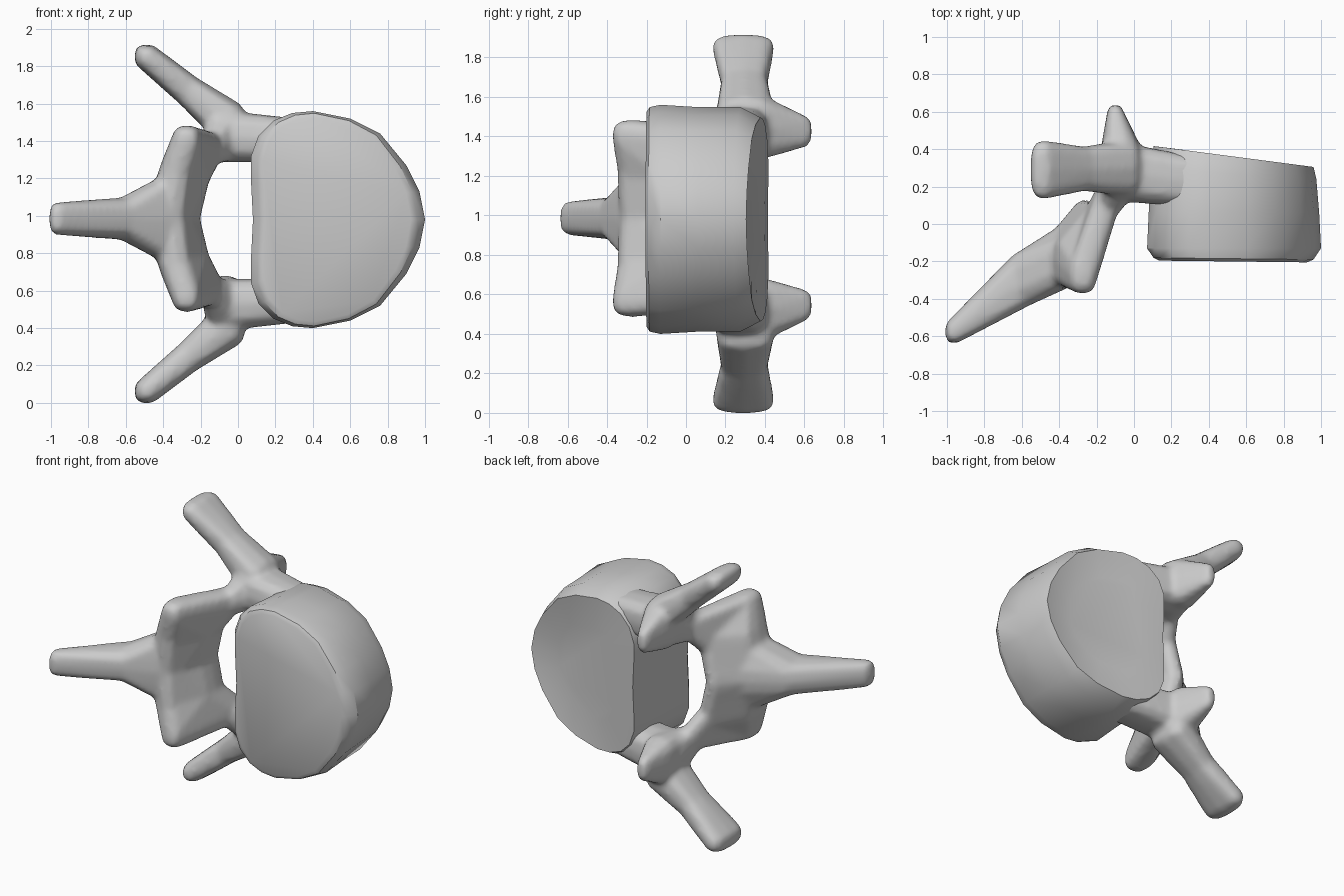
import bpy
import bmesh
import math

if "Cube" in bpy.data.objects:
    bpy.data.objects.remove(bpy.data.objects["Cube"], do_unlink=True)

# One bone grey for everything
bone = bpy.data.materials.new("bone_grey")
bone.use_nodes = True
bone.diffuse_color = (0.6, 0.6, 0.6, 1)
bone.node_tree.nodes["Principled BSDF"].inputs["Base Color"].default_value = (0.6, 0.6, 0.6, 1)


def make_object(name, bm):
    bmesh.ops.recalc_face_normals(bm, faces=bm.faces[:])
    mesh = bpy.data.meshes.new(name)
    bm.to_mesh(mesh)
    bm.free()
    mesh.materials.append(bone)
    obj = bpy.data.objects.new(name, mesh)
    bpy.context.collection.objects.link(obj)
    return obj


def squared(value, power=0.7):
    """Push a unit sphere coordinate towards a rounded box."""
    return math.copysign(abs(value) ** power, value)


def rounded_box_points():
    ball = bmesh.new()
    bmesh.ops.create_icosphere(ball, subdivisions=2, radius=1)
    points = [tuple(squared(c) for c in v.co) for v in ball.verts]
    ball.free()
    return points


unit_box = rounded_box_points()


def add_hull(bm, middle, side, *boxes):
    """Wrap rounded boxes (x, y, height from the middle, half sizes) in one hull."""
    hull = bmesh.new()
    for x, y, h, rx, ry, rz in boxes:
        for px, py, pz in unit_box:
            hull.verts.new((x + rx * px, y + ry * py, middle + side * (h + rz * pz)))
    bmesh.ops.convex_hull(hull, input=hull.verts[:])
    for v in [v for v in hull.verts if not v.link_faces]:
        hull.verts.remove(v)
    bmesh.ops.recalc_face_normals(hull, faces=hull.faces[:])
    piece = bpy.data.meshes.new("piece")
    hull.to_mesh(piece)
    hull.free()
    bm.from_mesh(piece)
    bpy.data.meshes.remove(piece)


# Drum-shaped body, lofted from front to back through scaled outlines
half = [(0.08, 0), (0.07, 0.2), (0.07, 0.34), (0.11, 0.45), (0.19, 0.53), (0.29, 0.57),
        (0.4, 0.58), (0.6, 0.54), (0.76, 0.46), (0.9, 0.29), (0.97, 0.15), (1.0, 0)]
outline = half + [(x, -h) for x, h in reversed(half[1:-1])]
pivot, middle = 0.5, 0.98
# depth, scale across, scale up, backward slope
rings = [(-0.2, 0.85, 0.94, 0.01), (-0.185, 0.92, 0.98, 0.01), (-0.13, 1, 1, 0),
         (0.06, 0.98, 0.98, 0), (0.27, 0.95, 0.98, 0.06),
         (0.365, 0.92, 0.89, 0.12), (0.345, 0.55, 0.55, 0.12)]
bm = bmesh.new()
loops = []
for depth, across, up, slope in rings:
    loops.append([bm.verts.new((pivot + (x - pivot) * across,
                                depth - slope * (x - pivot),
                                middle + h * up)) for x, h in outline])
count = len(outline)
for a, b in zip(loops, loops[1:]):
    for i in range(count):
        j = (i + 1) % count
        bm.faces.new((a[i], a[j], b[j], b[i]))
bm.faces.new(loops[0])
bm.faces.new(loops[-1])
body = make_object("vertebral_body", bm)
bpy.ops.object.select_all(action="DESELECT")
body.select_set(True)
bpy.context.view_layer.objects.active = body
bpy.ops.object.shade_smooth_by_angle(angle=math.radians(35))

# Arch with its processes, blended into one skin
bm = bmesh.new()
spine_tip = (-0.965, -0.575, 0, 0.045, 0.065, 0.088)
spine = (-0.6, -0.3, 0, 0.08, 0.15, 0.115)
root = (-0.36, -0.17, 0, 0.09, 0.17, 0.14)
inner = (-0.27, 0, 0, 0.055, 0.13, 0.12)
flare = (-0.38, -0.2, 0.15, 0.07, 0.13, 0.08)
plate = (-0.33, -0.2, 0.25, 0.09, 0.15, 0.08)
bend = (-0.21, -0.01, 0.25, 0.06, 0.13, 0.09)
prong = (-0.275, -0.27, 0.42, 0.075, 0.105, 0.08)
neck = (-0.14, 0.13, 0.38, 0.06, 0.11, 0.08)
hub = (-0.08, 0.28, 0.45, 0.1, 0.16, 0.14)
saddle = (-0.07, 0.39, 0.46, 0.11, 0.06, 0.16)
arm = (-0.27, 0.295, 0.715, 0.07, 0.12, 0.08)

# Spinous process on the mid line
add_hull(bm, 0.985, 1, spine_tip, spine)
add_hull(bm, 0.985, 1, spine, root)
add_hull(bm, 0.985, 1, root, inner)
for side in (1, -1):
    # Flared root of the spinous process
    add_hull(bm, 0.985, side, spine, root, flare)
    # Lamina sheet and inferior articular process
    add_hull(bm, 0.985, side, root, flare, plate)
    add_hull(bm, 0.985, side, root, inner, plate, bend)
    add_hull(bm, 0.985, side, plate, bend, prong)
    add_hull(bm, 0.985, side, prong, bend, neck)
    add_hull(bm, 0.975, side, neck, hub)
    # Pedicle running into the body
    add_hull(bm, 0.975, side, hub, (0.28, 0.23, 0.43, 0.12, 0.14, 0.12))
    # Superior articular process
    add_hull(bm, 0.985, side, hub, saddle)
    add_hull(bm, 0.985, side, saddle, (-0.1, 0.575, 0.44, 0.045, 0.065, 0.085))
    # Transverse process
    add_hull(bm, 0.957, side, (-0.06, 0.3, 0.55, 0.1, 0.15, 0.11), arm)
    add_hull(bm, 0.957, side, arm, (-0.49, 0.29, 0.895, 0.065, 0.16, 0.065))
arch = make_object("vertebral_arch", bm)
remesh = arch.modifiers.new("blend", "REMESH")
remesh.mode = "VOXEL"
remesh.voxel_size = 0.018
remesh.use_smooth_shade = True
smooth = arch.modifiers.new("soften", "SMOOTH")
smooth.factor = 0.5
smooth.iterations = 6
